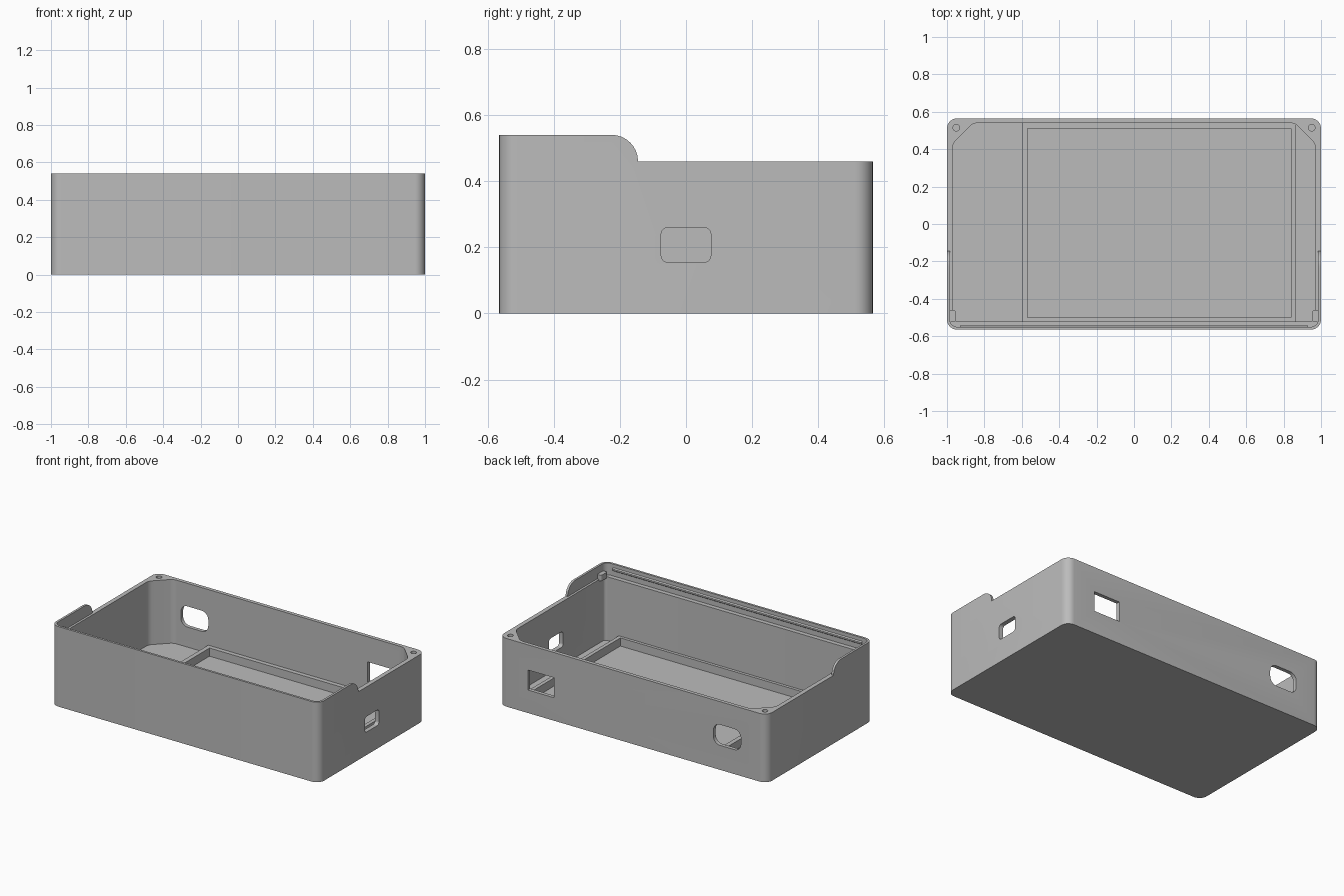
import bpy
import bmesh
from math import radians
from mathutils import Vector

if "Cube" in bpy.data.objects:
    bpy.data.objects.remove(bpy.data.objects["Cube"])

grey = bpy.data.materials.new("case_grey")
grey.use_nodes = True
colour = (0.5, 0.5, 0.5, 1)
grey.diffuse_color = colour
grey.node_tree.nodes["Principled BSDF"].inputs["Base Color"].default_value = colour

# Maps from profile plane (u, v) and extrusion depth w to world space
PLANES = {
    "XY": lambda u, v, w: (u, v, w),
    "XZ": lambda u, v, w: (u, w, v),
    "YZ": lambda u, v, w: (w, u, v),
}


def fillet(corners, steps=8):
    """Round each (x, y, radius) corner with a quadratic-weighted arc."""
    points = []
    for i, (x, y, r) in enumerate(corners):
        p = Vector((x, y))
        if r == 0:
            points.append(p)
            continue
        a = (Vector(corners[i - 1][:2]) - p).normalized()
        b = (Vector(corners[(i + 1) % len(corners)][:2]) - p).normalized()
        half = a.angle(b) / 2
        from math import tan, sin
        centre = p + (a + b).normalized() * (r / sin(half))
        start, end = p + a * (r / tan(half)), p + b * (r / tan(half))
        for k in range(steps + 1):
            t = k / steps
            # spherical blend between the two tangent radii
            sweep = (start - centre).angle(end - centre)
            wa, wb = sin((1 - t) * sweep), sin(t * sweep)
            points.append(centre + ((start - centre) * wa + (end - centre) * wb) / sin(sweep))
    return points


def rect(x0, x1, y0, y1, r=0):
    return [(x0, y0, r), (x1, y0, r), (x1, y1, r), (x0, y1, r)]


def prism(name, corners, w0, w1, plane="XY"):
    bm = bmesh.new()
    to_world = PLANES[plane]
    face = bm.faces.new([bm.verts.new(to_world(p.x, p.y, w0)) for p in fillet(corners)])
    out = bmesh.ops.extrude_face_region(bm, geom=[face])
    shift = Vector(to_world(0, 0, w1 - w0))
    bmesh.ops.translate(bm, vec=shift, verts=[g for g in out["geom"] if isinstance(g, bmesh.types.BMVert)])
    bmesh.ops.recalc_face_normals(bm, faces=bm.faces)
    mesh = bpy.data.meshes.new(name)
    bm.to_mesh(mesh)
    bm.free()
    mesh.materials.append(grey)
    obj = bpy.data.objects.new(name, mesh)
    bpy.context.collection.objects.link(obj)
    return obj


def cut(target, *cutters):
    """Subtract the cutters from the target, then discard them."""
    for c in cutters:
        mod = target.modifiers.new("cut", "BOOLEAN")
        mod.operation, mod.solver, mod.object = "DIFFERENCE", "EXACT", c
        c.hide_render = True
    bpy.context.view_layer.update()
    graph = bpy.context.evaluated_depsgraph_get()
    mesh = bpy.data.meshes.new_from_object(target.evaluated_get(graph))
    target.modifiers.clear()
    target.data = mesh
    for c in cutters:
        bpy.data.objects.remove(c)


RIM, TOP, FLOOR = 0.46, 0.54, 0.03

# Case shell: rounded block, hollowed out
case = prism("case_shell", rect(-1, 1, -0.565, 0.565, 0.055), 0, TOP)
cavity = prism("cavity", [
    (-0.97, -0.52, 0.02), (0.97, -0.52, 0.02), (0.97, 0.43, 0.06),
    (0.86, 0.54, 0.06), (-0.86, 0.54, 0.06), (-0.97, 0.43, 0.06)], FLOOR, 1)

# Lowered rear rim, leaving a front lip with rounded ends
rear_step = prism("rear_step", [
    (-0.145, RIM, 0), (1, RIM, 0), (1, 1, 0), (-0.3, 1, 0), (-0.3, TOP, 0),
    (-0.145, TOP, 0.08)], -2, 2, "YZ")
lip_inside = prism("lip_inside", rect(-0.985, 0.985, -0.55, 0.55, 0.04), RIM, 1)
cut(case, cavity, rear_step, lip_inside)

# Port openings and screw holes
side_port = prism("side_port", rect(-0.075, 0.075, 0.155, 0.26, 0.02), 0.9, 1.1, "YZ")
back_port = prism("back_port", rect(0.59, 0.785, 0.155, 0.29), 0.5, 0.6, "XZ")
back_socket = prism("back_socket", rect(-0.805, -0.6, 0.165, 0.305, 0.05), 0.5, 0.6, "XZ")
screws = [prism("screw_hole", rect(s * 0.95 - 0.018, s * 0.95 + 0.018, 0.497, 0.533, 0.0179),
                0.3, 1) for s in (-1, 1)]
cut(case, side_port, back_port, back_socket, *screws)

# Raised frame on the floor
frame = prism("floor_frame", rect(-0.6, 0.865, -0.53, 0.545), 0.02, 0.085)
cut(frame, prism("frame_opening", rect(-0.57, 0.84, -0.5, 0.51), 0, 0.2))

# Snap ridge inside the lip and small corner stops on the ledge
ridge = prism("lip_ridge", [
    (-0.555, 0.49, 0), (-0.542, 0.5, 0), (-0.542, 0.51, 0), (-0.555, 0.52, 0)], -0.93, 0.93, "YZ")
parts = [case, frame, ridge]
for side, s in (("left", 1), ("right", -1)):
    xs = sorted((s * 0.955, s * 0.99))
    parts.append(prism(side + "_corner_stop", rect(*xs, -0.525, -0.46, 0.01), RIM - 0.01, 0.49))

bpy.ops.object.select_all(action="DESELECT")
for obj in parts:
    obj.select_set(True)
bpy.context.view_layer.objects.active = case
bpy.ops.object.shade_smooth_by_angle(angle=radians(30))
